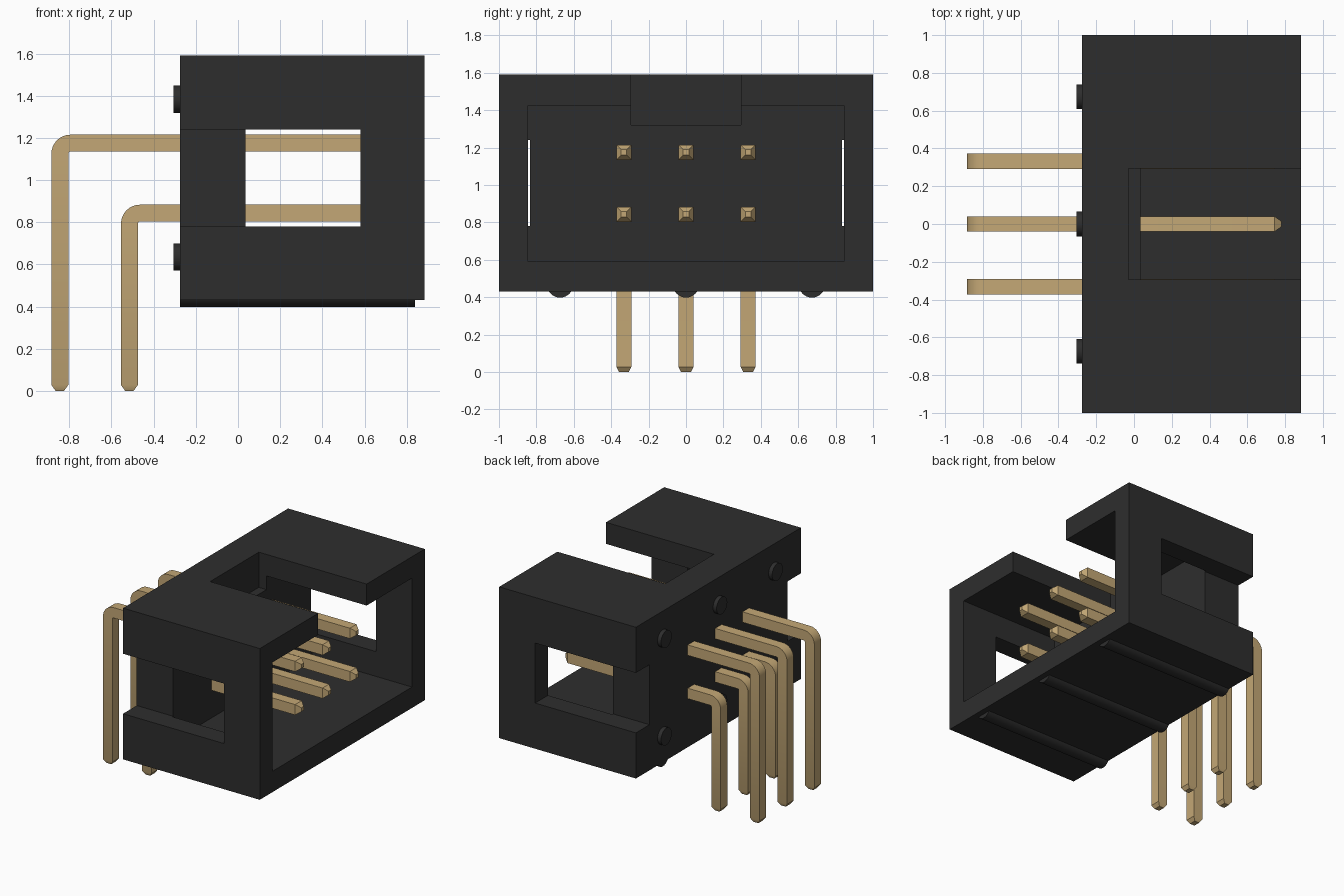
import bpy, bmesh, math
from mathutils import Matrix, Vector

cube = bpy.data.objects.get("Cube")
if cube:
    bpy.data.objects.remove(cube, do_unlink=True)


def material(name, rgb, rough):
    m = bpy.data.materials.new(name)
    m.use_nodes = True
    m.diffuse_color = (*rgb, 1)
    bsdf = m.node_tree.nodes["Principled BSDF"]
    bsdf.inputs["Base Color"].default_value = (*rgb, 1)
    bsdf.inputs["Roughness"].default_value = rough
    return m


BLACK = material("black plastic", (0.027, 0.027, 0.027), 0.6)
GOLD = material("pale gold", (0.55, 0.39, 0.18), 0.5)


def finish(name, bm, mat):
    bmesh.ops.recalc_face_normals(bm, faces=bm.faces[:])
    mesh = bpy.data.meshes.new(name)
    bm.to_mesh(mesh)
    bm.free()
    mesh.materials.append(mat)
    ob = bpy.data.objects.new(name, mesh)
    bpy.context.collection.objects.link(ob)
    return ob


def box(name, lo, hi):
    lo, hi = Vector(lo), Vector(hi)
    bm = bmesh.new()
    bmesh.ops.create_cube(bm, size=1, matrix=Matrix.Translation((lo + hi) / 2)
                          @ Matrix.Diagonal((*(hi - lo), 1)))
    return finish(name, bm, BLACK)


def x_cylinder(name, x0, x1, y, z, r):
    bm = bmesh.new()
    bmesh.ops.create_cone(bm, cap_ends=True, segments=32, radius1=r, radius2=r, depth=x1 - x0,
                          matrix=Matrix.Translation(((x0 + x1) / 2, y, z))
                          @ Matrix.Rotation(math.pi / 2, 4, "Y"))
    return smooth(finish(name, bm, BLACK))


def smooth(ob):
    bpy.ops.object.select_all(action="DESELECT")
    ob.select_set(True)
    bpy.context.view_layer.objects.active = ob
    bpy.ops.object.shade_smooth_by_angle(angle=math.radians(35))
    return ob


def cut(target, cutter):
    mod = target.modifiers.new("cut", "BOOLEAN")
    mod.operation, mod.solver, mod.object = "DIFFERENCE", "EXACT", cutter
    bpy.context.view_layer.objects.active = target
    bpy.ops.object.modifier_apply(modifier=mod.name)
    bpy.data.objects.remove(cutter, do_unlink=True)


# Housing: block with mating cavity, key notch and side slots
BACK, FRONT = -0.275, 0.885
housing = box("housing", (BACK, -1, 0.43), (FRONT, 1, 1.59))
cut(housing, box("cavity", (0.035, -0.845, 0.59), (1, 0.845, 1.425)))
cut(housing, box("key_notch", (-0.03, -0.295, 1.32), (1, 0.295, 1.7)))
for s in (-1, 1):
    ys = sorted((s * 0.835, s * 1.1))
    cut(housing, box("side_slot", (-0.4, ys[0], 0.78), (0.58, ys[1], 1.24)))

# Standoff bumps on the back and ribs underneath
for i, y in enumerate((-0.673, 0, 0.673)):
    for level, z in (("lower", 0.635), ("upper", 1.383)):
        x_cylinder(f"{level}_bump_{i + 1}", -0.305, BACK + 0.02, y, z, 0.065)
    x_cylinder(f"bottom_rib_{i + 1}", BACK, 0.84, y, 0.468, 0.07)


# Square pins swept round a right angle, with tapered ends
def pin(name, x, y, z, h=0.04, inner=0.01, steps=8):
    # each section: inner edge (x, z), outer edge (x, z), half width in y
    sections = [((0.78, z - 0.015), (0.78, z + 0.015), 0.015),
                ((0.745, z - h), (0.745, z + h), h)]
    cx, cz = x + h + inner, z - h - inner
    for k in range(steps + 1):
        a = math.pi / 2 * (1 + k / steps)
        c, s = math.cos(a), math.sin(a)
        r = inner + 2 * h
        sections.append(((cx + inner * c, cz + inner * s), (cx + r * c, cz + r * s), h))
    sections += [((x + h, 0.028), (x - h, 0.028), h),
                 ((x + 0.02, 0), (x - 0.02, 0), 0.026)]
    bm = bmesh.new()
    rings = []
    for (ix, iz), (ox, oz), w in sections:
        rings.append([bm.verts.new(p) for p in ((ix, y - w, iz), (ix, y + w, iz),
                                                (ox, y + w, oz), (ox, y - w, oz))])
    for a, b in zip(rings, rings[1:]):
        for j in range(4):
            bm.faces.new((a[j], a[(j + 1) % 4], b[(j + 1) % 4], b[j]))
    bm.faces.new(rings[0])
    bm.faces.new(rings[-1])
    smooth(finish(name, bm, GOLD))


for row, x, z in (("upper", -0.845, 1.175), ("lower", -0.515, 0.843)):
    for i in range(3):
        pin(f"{row}_pin_{i + 1}", x, (i - 1) * 0.332, z)
